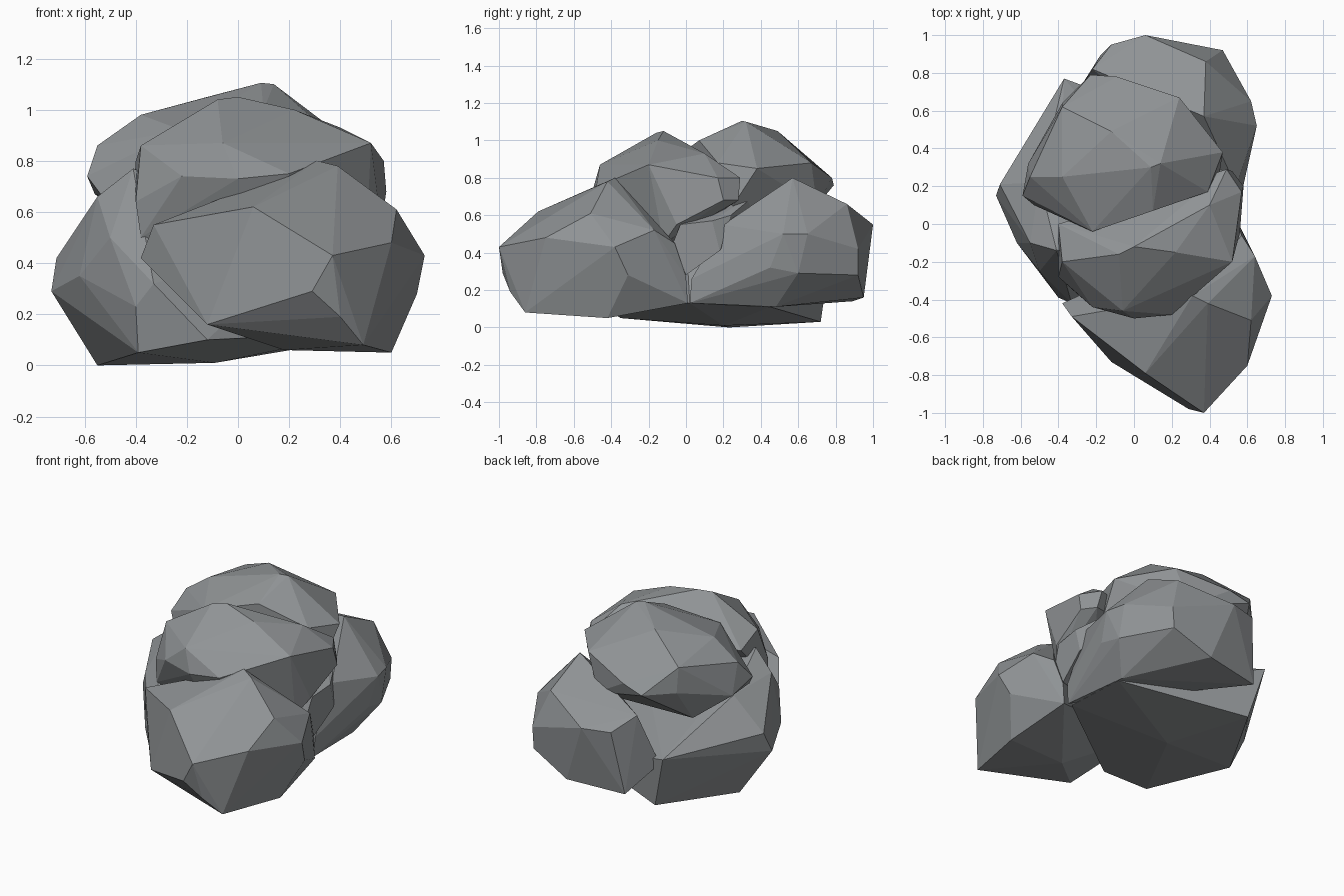
import bpy, bmesh

stone = bpy.data.materials.new("grey stone")
stone.diffuse_color = (0.28, 0.295, 0.305, 1)


def boulder(name, corners):
    """Flat-faced boulder: convex hull around its corner points."""
    bm = bmesh.new()
    for p in corners:
        bm.verts.new(p)
    hull = bmesh.ops.convex_hull(bm, input=bm.verts)
    loose = [g for g in hull["geom_interior"] if isinstance(g, bmesh.types.BMVert)]
    bmesh.ops.delete(bm, geom=loose, context="VERTS")
    bmesh.ops.dissolve_limit(bm, angle_limit=0.09, verts=bm.verts, edges=bm.edges)
    bmesh.ops.recalc_face_normals(bm, faces=bm.faces)
    mesh = bpy.data.meshes.new(name)
    bm.to_mesh(mesh)
    bm.free()
    mesh.materials.append(stone)
    bpy.context.collection.objects.link(bpy.data.objects.new(name, mesh))


# low front boulder
boulder("front_boulder", [
    (.37, -1, .43), (.29, -.98, .29), (.49, -.86, .08), (.4, -.94, .19),
    (.18, -.45, .06), (-.12, -.73, .16), (.6, -.42, .05), (.60, -.75, .48),
    (.06, -.79, .62), (-.33, -.49, .55), (-.38, -.42, .42), (.31, -.38, .8),
    (.39, -.42, .78), (.62, -.51, .61), (.73, -.38, .43), (.70, -.31, .28),
    (.55, .01, .13), (.55, .0, .27), (.57, -.06, .45), (.64, -.17, .52)])

# broad base boulder on the left
boulder("base_boulder", [
    (-.55, .23, 0), (-.09, .2, .01), (-.39, -.35, .05), (-.28, .72, .03),
    (-.73, .15, .29), (-.71, .21, .42), (-.62, -.1, .35), (-.40, -.39, .23),
    (-.5, -.25, .5), (-.55, -.1, .66), (-.41, -.14, .77), (-.58, .38, .42),
    (-.37, .77, .37), (.5, .45, .11), (.5, .02, .13), (.3, .0, .5),
    (-.5, .22, .62), (-.12, -.42, .1), (-.33, -.42, .32)])

# upper middle boulder
boulder("middle_boulder", [
    (-.4, -.28, .64), (-.38, -.2, .86), (-.4, 0, .8), (-.06, -.46, .87),
    (-.22, -.44, .74), (0, -.5, .73), (.2, -.48, .75), (-.08, -.16, 1.04),
    (.0, -.12, 1.05), (.22, -.15, 1.0), (.52, -.2, .87), (.4, .1, .93),
    (.57, .17, .8), (.58, .2, .68), (.49, .29, .8), (.52, .28, .68),
    (.56, -.05, .55), (-.38, -.3, .5), (.1, -.3, .3), (.5, -.12, .45)])

# small stone wedged into the right-hand gap
boulder("wedge_stone", [
    (.55, -.07, .45), (.56, -.03, .55), (.57, .14, .57), (.57, .18, .41),
    (.55, .0, .28), (.52, .24, .6), (.3, -.1, .3), (.3, .42, .75)])

# highest boulder
boulder("top_boulder", [
    (.14, .32, 1.1), (.09, .3, 1.105), (-.12, .49, 1.05), (-.38, .62, .92),
    (-.55, .25, .86), (-.38, .25, .98), (-.59, .15, .74), (-.22, -.04, .92),
    (.1, .07, 1.0), (.39, .17, .88), (.47, .38, .85), (.24, .67, .88),
    (-.09, .78, .8), (-.23, .79, .76), (-.38, .64, .76), (-.56, .32, .67),
    (-.53, .1, .66), (-.4, .5, .55), (.45, .25, .65), (.15, .7, .65)])

# back right boulder
boulder("back_boulder", [
    (.06, 1, .55), (-.12, .95, .55), (-.22, .82, .64), (-.18, .89, .14),
    (.2, .95, .16), (.46, .92, .28), (.47, .92, .42), (.38, .86, .66),
    (.37, .57, .8), (.62, .65, .5), (.65, .52, .5), (.63, .45, .32),
    (.62, .6, .29), (.5, .48, .11), (.53, .02, .13), (.54, .03, .26),
    (.54, .2, .55), (-.3, .7, .3)])
